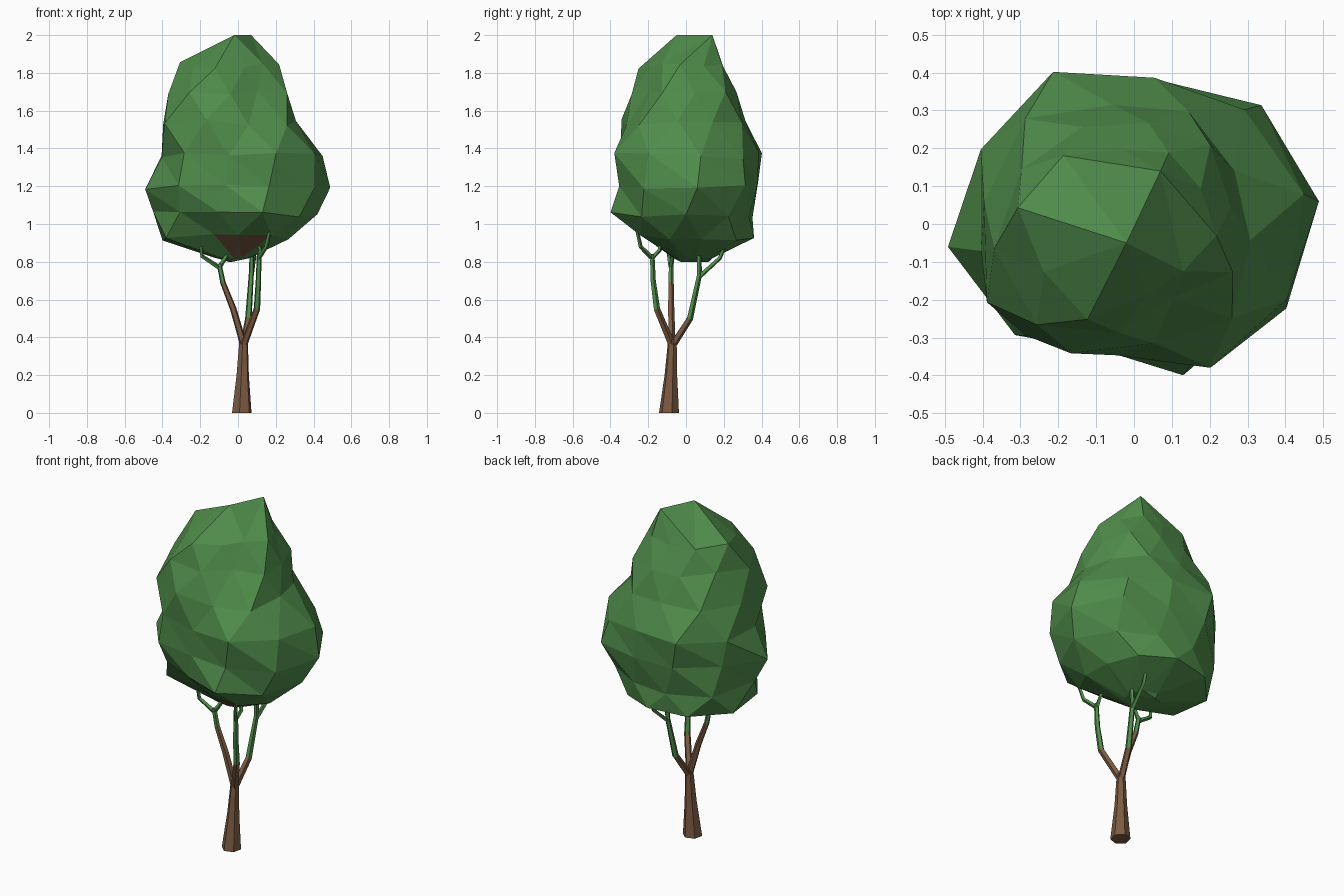
import bpy, bmesh, math, random
from mathutils import Vector

if "Cube" in bpy.data.objects:
    bpy.data.objects.remove(bpy.data.objects["Cube"])

random.seed(4)


def material(name, color):
    m = bpy.data.materials.new(name)
    m.diffuse_color = (*color, 1)
    m.use_nodes = True
    m.node_tree.nodes["Principled BSDF"].inputs["Base Color"].default_value = m.diffuse_color
    return m


GREEN = material("leaf green", (0.08, 0.265, 0.07))
BROWN = material("bark brown", (0.2, 0.105, 0.055))


def finish(bm, name, is_brown):
    bmesh.ops.recalc_face_normals(bm, faces=bm.faces)
    for f in bm.faces:
        f.material_index = 1 if is_brown(f.calc_center_median()) else 0
    me = bpy.data.meshes.new(name)
    bm.to_mesh(me)
    bm.free()
    me.materials.append(GREEN)
    me.materials.append(BROWN)
    ob = bpy.data.objects.new(name, me)
    bpy.context.collection.objects.link(ob)


def tube(name, path, brown_below, sides=5):
    """Low-poly tapered tube through (x, y, z, radius) points."""
    bm = bmesh.new()
    pts = [Vector(p[:3]) for p in path]
    rings = []
    for i, p in enumerate(pts):
        d = (pts[min(i + 1, len(pts) - 1)] - pts[max(i - 1, 0)]).normalized()
        if i == 0 and p.z == 0:
            d = Vector((0, 0, 1))
        u = Vector((0, 1, 0)).cross(d).normalized()
        v = d.cross(u)
        ring = []
        for k in range(sides):
            a = math.tau * k / sides + 0.3
            ring.append(bm.verts.new(p + path[i][3] * (u * math.cos(a) + v * math.sin(a))))
        rings.append(ring)
    for a, b in zip(rings, rings[1:]):
        for k in range(sides):
            j = (k + 1) % sides
            bm.faces.new((a[k], a[j], b[j], b[k]))
    bm.faces.new(rings[0])
    bm.faces.new(rings[-1])
    finish(bm, name, lambda c: c.z < brown_below)


# Trunk, flared at the foot
tube("trunk", [(0.02, -0.09, 0, 0.054), (0.025, -0.08, 0.2, 0.034),
               (0.03, -0.072, 0.39, 0.023)], 9, 6)

# Three main branches
tube("left_branch", [(0.03, -0.075, 0.36, 0.02), (-0.025, -0.08, 0.55, 0.018),
                     (-0.08, -0.08, 0.69, 0.015), (-0.1, -0.08, 0.79, 0.013)], 0.68)
tube("right_branch", [(0.03, -0.075, 0.36, 0.02), (0.1, -0.155, 0.55, 0.018),
                      (0.108, -0.175, 0.7, 0.015), (0.112, -0.18, 0.84, 0.013)], 0.55)
tube("back_branch", [(0.03, -0.07, 0.36, 0.02), (0.055, 0.02, 0.5, 0.018),
                     (0.07, 0.07, 0.73, 0.014), (0.075, 0.07, 0.9, 0.012)], 0.45)

# Twigs forking into the leaves
forks = {
    "left_twig_outer": [(-0.1, -0.08, 0.77), (-0.19, -0.09, 0.83), (-0.2, -0.1, 0.93)],
    "left_twig_inner": [(-0.1, -0.08, 0.77), (-0.06, -0.07, 0.83), (-0.05, -0.06, 0.9)],
    "right_twig_front": [(0.11, -0.18, 0.82), (0.15, -0.24, 0.88), (0.17, -0.26, 0.97)],
    "right_twig_inner": [(0.11, -0.18, 0.82), (0.12, -0.14, 0.86), (0.1, -0.13, 0.94)],
    "back_twig": [(0.07, 0.07, 0.72), (0.085, 0.18, 0.82), (0.09, 0.22, 0.92)],
}
for name, pts in forks.items():
    tube(name, [(*p, r) for p, r in zip(pts, (0.013, 0.011, 0.009))], 0, 4)

# Leaf crown: ten-sided rings (height, turn in degrees, radii)
levels = [
    (0.82, 0, (.06, .08, .13, .15, .14, .12, .10, .07, .06, .06)),
    (0.93, 18, (.27, .33, .36, .39, .42, .40, .22, .24, .30, .28)),
    (1.05, 0, (.42, .38, .35, .37, .43, .45, .38, .33, .42, .40)),
    (1.20, 7, (.492, .46, .385, .42, .44, .495, .43, .345, .39, .46)),
    (1.36, 10, (.455, .42, .39, .455, .45, .41, .41, .35, .43, .45)),
    (1.54, 28, (.30, .33, .32, .40, .40, .44, .38, .32, .36, .31)),
    (1.70, 10, (.26, .29, .27, .29, .33, .375, .37, .29, .22, .29)),
    (1.84, 28, (.20, .21, .20, .26, .31, .27, .28, .19, .18, .22)),
]
N = 10
bm = bmesh.new()
rings = []
for z, turn, radii in levels:
    ring = []
    for k, r in enumerate(radii):
        a = math.tau * k / N + math.radians(turn)
        dz = random.uniform(-0.02, 0.02) if z > 0.9 else 0
        ring.append(bm.verts.new((r * math.cos(a), r * math.sin(a), z + dz)))
    rings.append(ring)
for i, (lo, hi) in enumerate(zip(rings, rings[1:])):
    for k in range(N):
        j = (k + 1) % N
        if levels[i + 1][1] > levels[i][1]:
            bm.faces.new((lo[k], lo[j], hi[k]))
            bm.faces.new((lo[j], hi[j], hi[k]))
        else:
            bm.faces.new((lo[k], lo[j], hi[j]))
            bm.faces.new((lo[k], hi[j], hi[k]))


def ridge_cap(ring, ends):
    """Close a ring onto a two-point ridge."""
    ridge = [bm.verts.new(e) for e in ends]
    near = [min(ridge, key=lambda e: (e.co - v.co).length) for v in ring]
    for k in range(N):
        j = (k + 1) % N
        bm.faces.new((ring[k], ring[j], near[j]))
        if near[k] != near[j]:
            bm.faces.new((ring[k], near[j], near[k]))


ridge_cap(rings[-1], [(-0.02, -0.05, 2.0), (0.07, 0.14, 2.0)])
ridge_cap(rings[0], [(-0.03, -0.03, 0.8), (-0.05, 0.12, 0.8)])

# Brown patch under the front of the crown
finish(bm, "leaf_crown",
       lambda c: c.z < 0.95 and c.y < -0.12 and -0.09 < c.x < 0.14)
